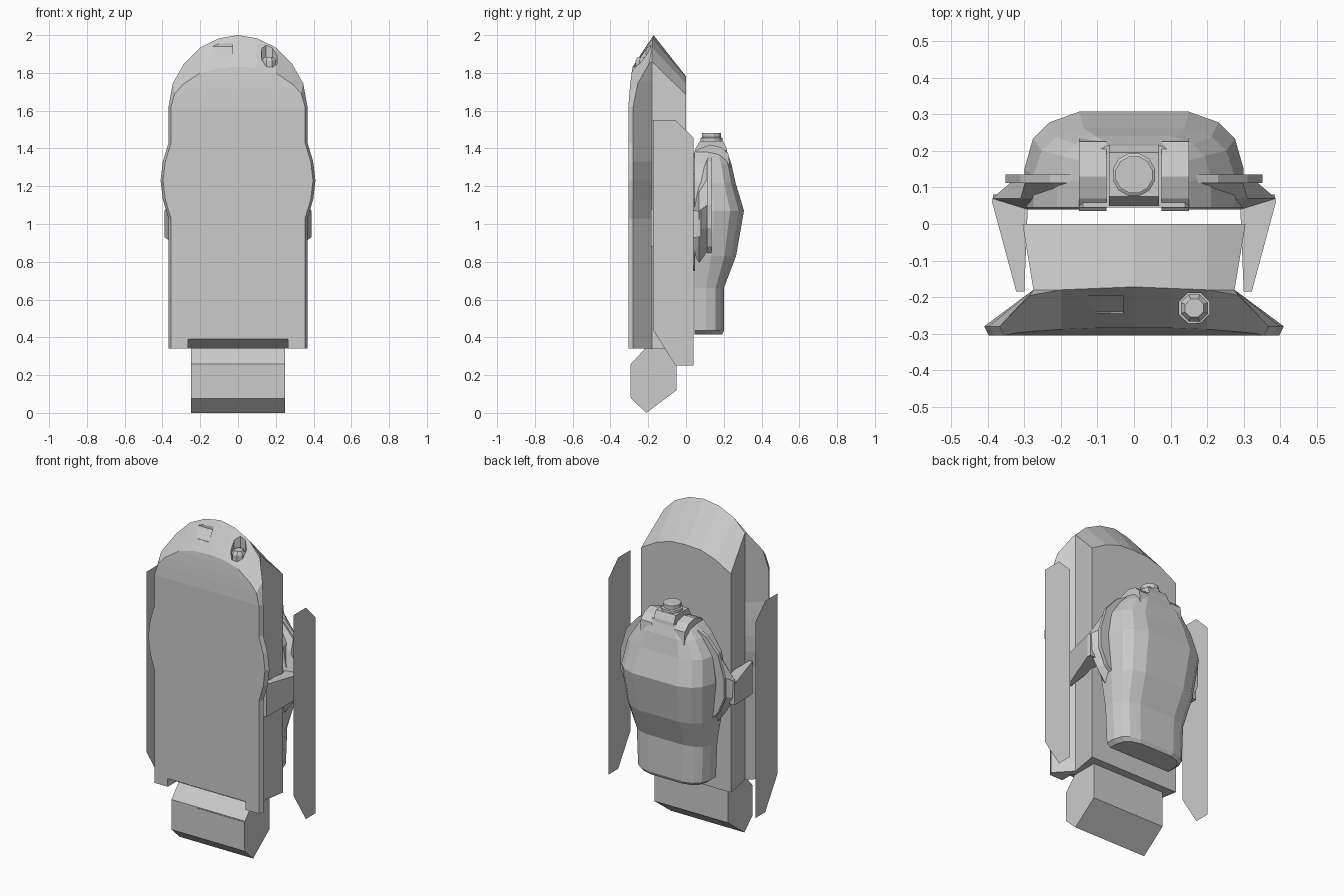
import bpy, bmesh, math

if "Cube" in bpy.data.objects:
    bpy.data.objects.remove(bpy.data.objects["Cube"])


def finish(name, bm):
    bmesh.ops.remove_doubles(bm, verts=bm.verts, dist=0.0005)
    bmesh.ops.recalc_face_normals(bm, faces=bm.faces)
    me = bpy.data.meshes.new(name)
    bm.to_mesh(me)
    bm.free()
    ob = bpy.data.objects.new(name, me)
    bpy.context.collection.objects.link(ob)
    return ob


def loft(name, loops, mirror_cap=False, both=False):
    """Skin closed loops; mirror_cap fills the first loop with left-right strips."""
    bm = bmesh.new()
    for s in ((1, -1) if both else (1,)):
        rings = [[bm.verts.new((p[0] * s, p[1], p[2])) for p in l] for l in loops]
        n = len(rings[0])
        for a, b in zip(rings, rings[1:]):
            for i in range(n):
                j = (i + 1) % n
                bm.faces.new((a[i], a[j], b[j], b[i]))
        if mirror_cap:
            r = rings[0]
            for i in range(n // 2):
                q = [r[i], r[i + 1], r[n - 2 - i], r[n - 1 - i]]
                bm.faces.new(list(dict.fromkeys(q)))
        else:
            bm.faces.new(rings[0])
        bm.faces.new(rings[-1])
    return finish(name, bm)


def sweep_x(name, yz, x0, x1, both=False):
    return loft(name, [[(x, y, z) for y, z in yz] for x in (x0, x1)], both=both)


def mirrored(half):
    """Half loop ending on the centre line -> whole loop."""
    return half + [(-x, y, z) for x, y, z in reversed(half) if x > 0]


def lathe(name, centre, rz, sides=8):
    cx, cy = centre
    return loft(name, [[(cx + r * math.cos((i + .5) * math.tau / sides),
                         cy + r * math.sin((i + .5) * math.tau / sides), z)
                        for i in range(sides)] for r, z in rz])


def cut(target, cutter):
    m = target.modifiers.new("cut", 'BOOLEAN')
    m.operation = 'DIFFERENCE'
    m.object = cutter
    cutter.hide_render = True
    cutter.hide_set(True)


# front shield and the core behind it, one skin
side_z = [.34, 1.03, 1.13, 1.23, 1.33, 1.43, 1.62]
bulge = [0, 0, .03, .042, .03, 0, 0]
ridge = [(.2, -.18, 1.935), (.1, -.176, 1.983), (0, -.172, 2.0)]
face = [(.355 + b, -.305, z) for z, b in zip(side_z, bulge)] + [
    (.335, -.3, 1.69), (.29, -.295, 1.74), (.2, -.288, 1.8), (.1, -.284, 1.825), (0, -.284, 1.83)]
flange = [(.368 + b, -.28, z) for z, b in zip(side_z, bulge)] + [
    (.345, -.255, 1.745), (.285, -.195, 1.85)] + ridge
waist = [(.275, -.18, z) for z in side_z] + [(.275, -.18, 1.75), (.275, -.18, 1.86)] + ridge
rear = [(.305, 0, z) for z in side_z] + [
    (.305, 0, 1.65), (.305, 0, 1.685), (.2, 0, 1.745), (.1, 0, 1.777), (0, 0, 1.782)]
shield = loft("shield_and_core", [mirrored(l) for l in (face, flange, waist, rear)], mirror_cap=True)

# recesses in the shield: bottom notch, top slot, sensor well
cut(shield, sweep_x("notch_cutter", [(-.33, .395), (-.305, .39), (-.22, .345), (-.22, .3), (-.33, .3)], -.265, .265))
cut(shield, sweep_x("slot_cutter", [(-.195, 2.1), (-.195, 1.94), (-.24, 1.885), (-.32, 1.89), (-.32, 2.1)], -.15, -.03))
cut(shield, lathe("well_cutter", (.165, -.23), [(.045, 1.83), (.045, 2.1)]))
lathe("sensor", (.165, -.23), [(.015, 1.8), (.04, 1.83), (.04, 1.865), (.027, 1.885)])

# lower block with its front hatch
sweep_x("lower_block", [(-.29, .075), (-.21, 0), (-.05, .12), (-.05, .36), (-.2, .36), (-.29, .26)], -.25, .25)
sweep_x("front_hatch", [(-.293, .085), (-.293, .255), (-.28, .255), (-.28, .085)], -.07, .249)

# thin floating side panels
bm = bmesh.new()
for x in (-.5, .5):
    bm.faces.new([bm.verts.new((x, y, z)) for y, z in
                  [(-.175, 1.55), (-.055, 1.55), (.04, 1.455), (.04, .25), (-.055, .25), (-.175, .44)]])
finish("side_panels", bm)

# rear pack: stacked cross-sections (height, half width, depth)
section = [(1, 0), (1, .4), (.92, .72), (.77, .89), (.5, 1), (0, 1)]
pack = []
for z, w, y in [(.415, .21, .19), (.435, .235, .2), (.66, .245, .2), (.83, .275, .265),
                (1.07, .3, .307), (1.22, .275, .262), (1.32, .21, .24), (1.39, .14, .215)]:
    pack.append(mirrored([(fx * w, .045 + fy * (y - .045), z) for fx, fy in section]))
loft("rear_pack", pack)

# shoulder flange around the pack, and the cowl in front of it
rim = [(.12, 1.38), (.23, 1.33), (.31, 1.24), (.352, 1.1), (.352, .98), (.31, .88), (.23, .8), (.12, .8)]
loft("pack_flange", [[(x, y, z) for x, z in rim] for y in (.112, .135)], both=True)
cowl = [(.12, 1.34), (.22, 1.26), (.31, 1.17), (.388, 1.07), (.385, .97), (.33, .88), (.25, .77), (.12, .75)]
inner = [(.12, 1.3), (.18, 1.22), (.25, 1.13), (.3, 1.06), (.3, .97), (.28, .88), (.23, .78), (.12, .75)]
loft("pack_cowl", [[(x * k, y, z) for x, z in l] for l, y, k in
                   ((rim, .113, .96), (cowl, .07, 1), (inner, .04, 1))], both=True)

# tapering arms that grip the core
loft("grip_arms", [[(a, y, z0), (b, y, z0), (b, y, z1), (a, y, z1)] for y, a, b, z0, z1 in
                   [(.08, .29, .385, .93, 1.07), (.06, .29, .388, .93, 1.07), (-.185, .3, .322, .88, 1.08)]], both=True)

# arched straps over the top, collar and round cap
sweep_x("top_straps", [(.035, 1.1), (.035, 1.37), (.07, 1.4), (.13, 1.42), (.19, 1.405),
                       (.225, 1.37), (.24, 1.24), (.2, 1.1)], .075, .15, both=True)
sweep_x("collar", [(.05, 1.3), (.05, 1.4), (.075, 1.44), (.195, 1.44), (.215, 1.4), (.24, 1.25)], -.068, .068)
lathe("top_cap", (0, .135), [(.06, 1.4), (.06, 1.455), (.052, 1.46), (.052, 1.482)], 12)
